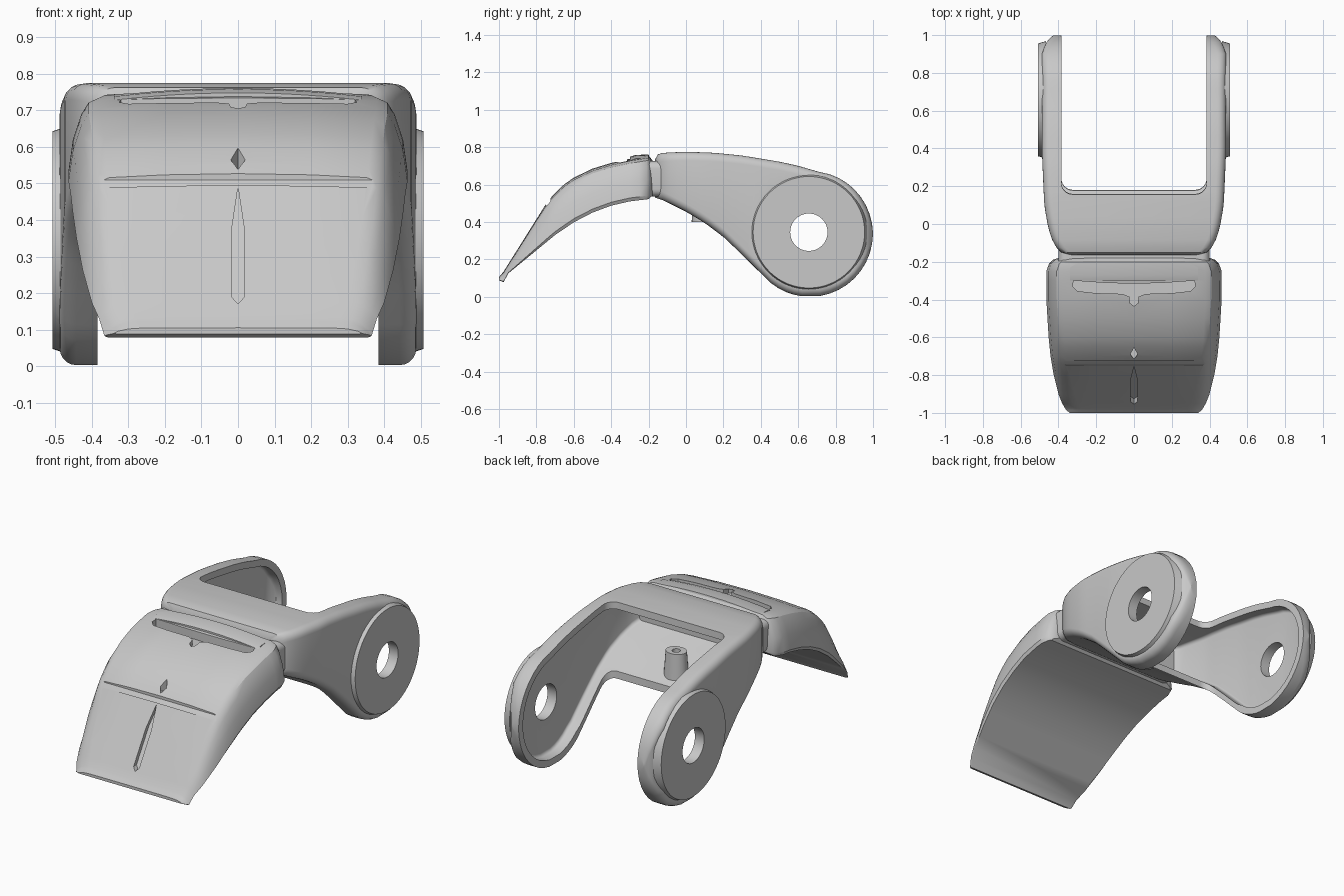
import bpy, bmesh, math

if "Cube" in bpy.data.objects:
    bpy.data.objects.remove(bpy.data.objects["Cube"])

grey = bpy.data.materials.new("satin_grey")
grey.diffuse_color = (0.58, 0.58, 0.58, 1)
grey.use_nodes = True
grey.node_tree.nodes["Principled BSDF"].inputs["Base Color"].default_value = grey.diffuse_color


def lerp(table, y):
    """Piecewise linear lookup."""
    if y <= table[0][0]:
        return table[0][1]
    for (a, u), (b, v) in zip(table, table[1:]):
        if y <= b:
            return u + (v - u) * (y - a) / (b - a)
    return table[-1][1]


def finish(name, bm):
    bmesh.ops.recalc_face_normals(bm, faces=bm.faces)
    me = bpy.data.meshes.new(name)
    bm.to_mesh(me)
    bm.free()
    me.materials.append(grey)
    ob = bpy.data.objects.new(name, me)
    bpy.context.collection.objects.link(ob)
    return ob


def loft(name, rings):
    """Skin a row of closed sections and cap both ends."""
    bm = bmesh.new()
    rows = [[bm.verts.new(p) for p in r] for r in rings]
    n = len(rows[0])
    for a, b in zip(rows, rows[1:]):
        for i in range(n):
            j = (i + 1) % n
            bm.faces.new((a[i], a[j], b[j], b[i]))
    bm.faces.new(rows[0])
    bm.faces.new(rows[-1])
    return finish(name, bm)


def disc(name, x0, x1, r0, r1, y, z, n=64):
    """Round part along x."""
    return loft(name, [[(x, y + r * math.cos(2 * math.pi * i / n),
                         z + r * math.sin(2 * math.pi * i / n)) for i in range(n)]
                       for x, r in ((x0, r0), (x1, r1))])


def boolean(ob, tool, op='DIFFERENCE'):
    m = ob.modifiers.new("bool", 'BOOLEAN')
    m.operation, m.object, m.solver = op, tool, 'EXACT'
    bpy.context.view_layer.objects.active = ob
    bpy.ops.object.modifier_apply(modifier=m.name)
    bpy.data.objects.remove(tool)


def smooth(ob, angle=32):
    bpy.ops.object.select_all(action='DESELECT')
    ob.select_set(True)
    bpy.context.view_layer.objects.active = ob
    bpy.ops.object.shade_smooth_by_angle(angle=math.radians(angle))


def round_section(y, w, zb, zt, r):
    r = min(r, 0.45 * (zt - zb))
    pts = []
    for k, (sx, cz) in enumerate(((1, zt - r), (-1, zt - r), (-1, zb + r), (1, zb + r))):
        for i in range(6):
            a = (k + i / 5) * math.pi / 2
            pts.append((sx * (w - r) + r * math.cos(a), y, cz + r * math.sin(a)))
    return pts


# ---- fork: bridge and two arms ----
TOP = [(-.165, .735), (-.15, .762), (-.12, .77), (0, .775), (.15, .77), (.3, .755),
       (.5, .722), (.6, .7), (.72, .665)]
BOT = [(-.165, .53), (-.12, .515), (0, .455), (.1, .395), (.2, .32), (.3, .225),
       (.38, .145), (.44, .087)]
WIDE = [(-.165, .34), (-.15, .385), (-.12, .415), (-.07, .44), (0, .458), (.1, .475),
        (.3, .484), (.4, .488), (.9, .488), (.96, .465), (.985, .445), (1, .425)]
CY, CZ, R = .663, .336, .336


def fork_rings(y0, t, r):
    rad = R - t
    ys = [y0, y0 + .015, y0 + .04, y0 + .08] + [y0 + .12 + (.62 - y0 - .12) * i / 16 for i in range(17)]
    ys += [CY + rad * math.sin(a * math.pi / 2) for a in (.1, .2, .3, .4, .5, .6, .7, .8, .9, .96, .99)]
    rings = []
    for y in ys:
        c = math.sqrt(max(rad * rad - (y - CY) ** 2, 0))
        zt = lerp(TOP, y) - t if y < .72 else CZ + c
        zb = lerp(BOT, y) + t if y < .44 else CZ - c
        rings.append(round_section(y, lerp(WIDE, y) - t, zb, zt, r))
    return rings


fork = loft("fork", fork_rings(-.165, 0, .045))
boolean(fork, loft("cavity", fork_rings(-.11, .04, .02)))

# gap between the arms, with rounded inner corners
G, F = .385, .06
plan = [(G, 1.2), (-G, 1.2)]
plan += [(-G + F - F * math.cos(a), .15 + F - F * math.sin(a)) for a in [i * math.pi / 12 for i in range(7)]]
plan += [(G - F + F * math.sin(a), .15 + F - F * math.cos(a)) for a in [i * math.pi / 12 for i in range(7)]]
boolean(fork, loft("gap", [[(x, y + dy, z) for x, y in plan] for z, dy in ((-.2, .06), (.9, 0))]))

# round hubs on the outer sides, bored through
for s in (-1, 1):
    boolean(fork, disc("hub", s * .465, s * .508, .312, .298, .657, .345), 'UNION')
boolean(fork, disc("bore", -.7, .7, .1, .1, .657, .345, 40))
smooth(fork)


def oval(y, rx, ry, z, n=24):
    return [(rx * math.cos(2 * math.pi * i / n), y + ry * math.sin(2 * math.pi * i / n), z)
            for i in range(n)]


# ---- screw post inside the bridge ----
post = loft("screw_post", [oval(.09, .07, .06, .40), oval(.09, .06, .05, .55)])
boolean(post, loft("screw_hole", [oval(.09, .022, .022, .48), oval(.09, .022, .022, .6)]))
smooth(post)

# ---- neck joining bridge and front plate ----
neck = loft("neck", [round_section(y, .40, .535, .725, .04) for y in (-.2, -.13)])
smooth(neck)

# ---- curved front plate ----
P_TOP = [(-1, .105), (-.975, .135), (-.85, .335), (-.74, .51), (-.7, .555), (-.65, .602),
         (-.6, .637), (-.5, .685), (-.4, .716), (-.3, .738), (-.2, .755), (-.18, .73)]
P_BOT = [(-1, .088), (-.975, .078), (-.95, .125), (-.8, .248), (-.7, .33), (-.6, .398),
         (-.5, .45), (-.4, .487), (-.3, .51), (-.2, .522), (-.18, .54)]
P_WIDE = [(-1, .34), (-.985, .36), (-.95, .38), (-.9, .4), (-.8, .425), (-.7, .442), (-.6, .452),
          (-.4, .464), (-.25, .464), (-.21, .45), (-.19, .43), (-.18, .40)]
rings = []
for y in sorted({a for t in (P_TOP, P_BOT, P_WIDE) for a, _ in t}):
    zt, zb, w = lerp(P_TOP, y), lerp(P_BOT, y), lerp(P_WIDE, y)
    h = zt - zb
    half = [(w - .01, zb), (w, zb + .08 * h), (w - .012, zb + .45 * h), (w - .035, zb + .75 * h),
            (w - .055, zb + .89 * h), (w - .085, zt - .05 * h), (.2, zt - .015 * h)]
    rings.append([(x, y, z) for x, z in half] + [(0, y, zt)]
                 + [(-x, y, z) for x, z in reversed(half)])
plate = loft("front_plate", rings)

# curved slot with a small central notch
slot = [(.32, -.30), (.325, -.33), (.30, -.355), (.2, -.366), (.06, -.37), (.025, -.385), (.02, -.42), (0, -.435)]
slot = slot + [(-x, y) for x, y in reversed(slot[:-1])] + [(-.15, -.312), (0, -.316), (.15, -.312)]
boolean(plate, loft("slot", [[(x, y, z) for x, y in slot] for z in (.685, .9)]))

# crease across the plate
crease = [(-.725, .51), (-.725, .56), (-.765, .53), (-.745, .485)]
boolean(plate, loft("crease", [[(x, y, z) for y, z in crease] for x in (-.395, .395)]))

# tapered groove down the lower panel, and a small diamond above it
groove = [(0, .49), (.018, .37), (.018, .19), (0, .17), (-.018, .19), (-.018, .37)]
boolean(plate, loft("groove", [[(x, -.74 - (.51 - z) * .62 + d, z) for x, z in groove]
                               for d in (-.08, .025)]))
gem = [(0, -.655), (.02, -.69), (0, -.715), (-.02, -.69)]
boolean(plate, loft("diamond", [[(x, y, z) for x, y in gem] for z in (.535, .8)]))
smooth(plate)

# narrow raised lip behind the slot
lip = loft("slot_lip", [[(x, y, z - .02 * (x / .34) ** 2)
                         for y, z in ((-.30, .72), (-.30, .748), (-.27, .758), (-.2, .761), (-.19, .72))]
                        for x in [-.34 + .68 * i / 12 for i in range(13)]])
smooth(lip)
